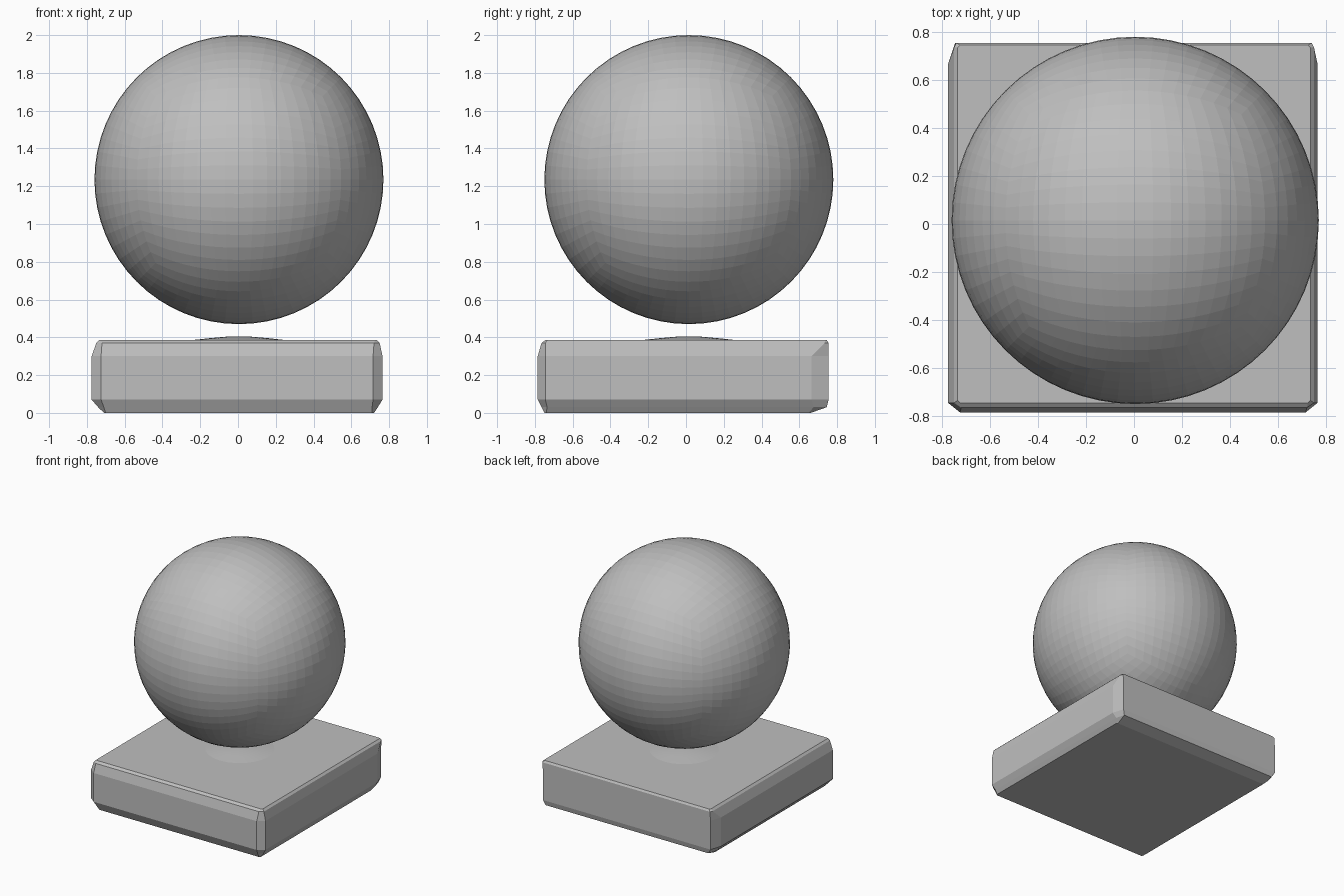
import bpy, bmesh
from math import tan, pi
from mathutils import Vector

if "Cube" in bpy.data.objects:
    bpy.data.objects.remove(bpy.data.objects["Cube"], do_unlink=True)

GREY = (0.52, 0.52, 0.52, 1)
grey = bpy.data.materials.new("plain_grey")
grey.use_nodes = True
grey.diffuse_color = GREY
grey.node_tree.nodes["Principled BSDF"].inputs["Base Color"].default_value = GREY


def add_object(name, bm):
    bmesh.ops.recalc_face_normals(bm, faces=bm.faces)
    mesh = bpy.data.meshes.new(name)
    bm.to_mesh(mesh)
    bm.free()
    mesh.materials.append(grey)
    obj = bpy.data.objects.new(name, mesh)
    bpy.context.collection.objects.link(obj)
    return obj


def section(bm, z, x0, x1, y0, y1, front, back):
    """Rectangle at height z with its front and back corners cut off."""
    (fx, fy), (bx, by) = front, back
    points = [(x0 + fx, y0), (x1 - fx, y0), (x1, y0 + fy), (x1, y1 - by),
              (x1 - bx, y1), (x0 + bx, y1), (x0, y1 - by), (x0, y0 + fy)]
    return [bm.verts.new((x, y, z)) for x, y in points]


# Square base with chamfered edges
bm = bmesh.new()
front, back = (0.05, 0.04), (0.03, 0.09)
small = (0.01, 0.01)
loops = [
    section(bm, 0.0, -0.71, 0.72, -0.75, 0.66, small, small),
    section(bm, 0.03, -0.74, 0.74, -0.765, 0.745, (0.03, 0.03), (0.02, 0.07)),
    section(bm, 0.07, -0.775, 0.765, -0.785, 0.755, front, back),
    section(bm, 0.30, -0.775, 0.765, -0.785, 0.755, front, back),
    section(bm, 0.37, -0.75, 0.75, -0.765, 0.755, (0.03, 0.02), (0.01, 0.02)),
    section(bm, 0.385, -0.735, 0.735, -0.745, 0.745, small, small),
]
for low, high in zip(loops, loops[1:]):
    for i in range(8):
        j = (i + 1) % 8
        bm.faces.new((low[i], low[j], high[j], high[i]))
bm.faces.new(loops[0])
bm.faces.new(loops[-1])
add_object("base", bm)

# Shallow mound on the base under the ball
bm = bmesh.new()
rings = []
for radius, z in ((0.27, 0.383), (0.16, 0.395), (0.06, 0.404)):
    ring = bmesh.ops.create_circle(bm, segments=24, radius=radius)["verts"]
    for v in ring:
        v.co += Vector((0.005, 0.015, z))
    rings.append(ring)
for outer, inner in zip(rings, rings[1:]):
    for i in range(24):
        j = (i + 1) % 24
        bm.faces.new((outer[i], outer[j], inner[j], inner[i]))
bm.faces.new(rings[-1])
mound = add_object("mound", bm)
for face in mound.data.polygons:
    face.use_smooth = True

# Faceted ball made from a subdivided cube
bm = bmesh.new()
bmesh.ops.create_cube(bm, size=2)
bmesh.ops.subdivide_edges(bm, edges=bm.edges[:], cuts=15, use_grid_fill=True)
for v in bm.verts:
    spread = Vector([tan(c * pi / 4) for c in v.co])
    v.co = spread.normalized() * 0.765 + Vector((0.005, 0.015, 1.235))
add_object("ball", bm)
